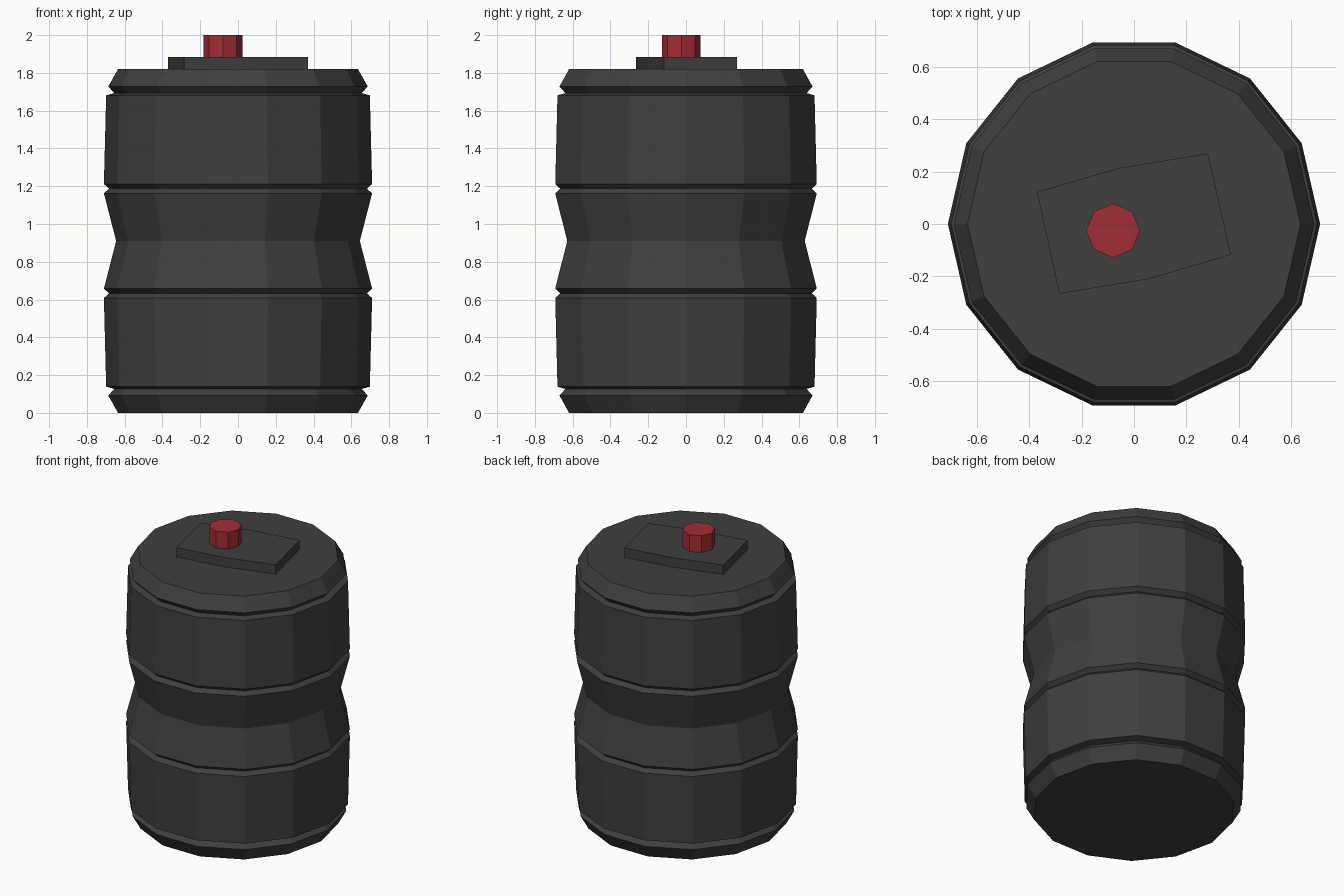
import bpy, bmesh, math

if "Cube" in bpy.data.objects:
    bpy.data.objects.remove(bpy.data.objects["Cube"])


def material(name, rgb):
    m = bpy.data.materials.new(name)
    m.diffuse_color = (*rgb, 1.0)
    m.use_nodes = True
    m.node_tree.nodes["Principled BSDF"].inputs["Base Color"].default_value = m.diffuse_color
    return m


black = material("black plastic", (0.05, 0.05, 0.05))
red = material("red plastic", (0.36, 0.026, 0.036))


def loft(name, rings, mat):
    """Join equal-length rings of points into a closed, flat-shaded solid."""
    bm = bmesh.new()
    loops = [[bm.verts.new(p) for p in ring] for ring in rings]
    n = len(loops[0])
    for a, b in zip(loops, loops[1:]):
        for i in range(n):
            j = (i + 1) % n
            bm.faces.new((a[i], a[j], b[j], b[i]))
    bm.faces.new(loops[0][::-1])
    bm.faces.new(loops[-1])
    bmesh.ops.recalc_face_normals(bm, faces=bm.faces)
    mesh = bpy.data.meshes.new(name)
    bm.to_mesh(mesh)
    bm.free()
    mesh.materials.append(mat)
    obj = bpy.data.objects.new(name, mesh)
    bpy.context.collection.objects.link(obj)
    return obj


def ring(r, z, n, cx=0.0, cy=0.0):
    return [(cx + r * math.cos(math.tau * i / n),
             cy + r * math.sin(math.tau * i / n), z) for i in range(n)]


# Barrel: lower half profile (radius, height), mirrored about the waist
WAIST = 0.91
lower = [(0.635, 0.0), (0.687, 0.092), (0.655, 0.127), (0.698, 0.139),
         (0.71, 0.608), (0.683, 0.633), (0.71, 0.658)]
profile = lower + [(0.645, WAIST)] + [(r, 2 * WAIST - z) for r, z in reversed(lower)]
loft("barrel", [ring(r, z, 14) for r, z in profile], black)

# Raised plate on the lid, slightly bowed on its long sides
outline = [(0.37, -0.117), (0.282, 0.269), (-0.06, 0.213),
           (-0.37, 0.122), (-0.285, -0.266), (0.055, -0.21)]
loft("lid_plate", [[(x, y, z) for x, y in outline] for z in (1.815, 1.885)], black)

# Red octagonal filler cap
loft("filler_cap", [ring(0.103, z, 8, -0.08, -0.025) for z in (1.88, 2.0)], red)
